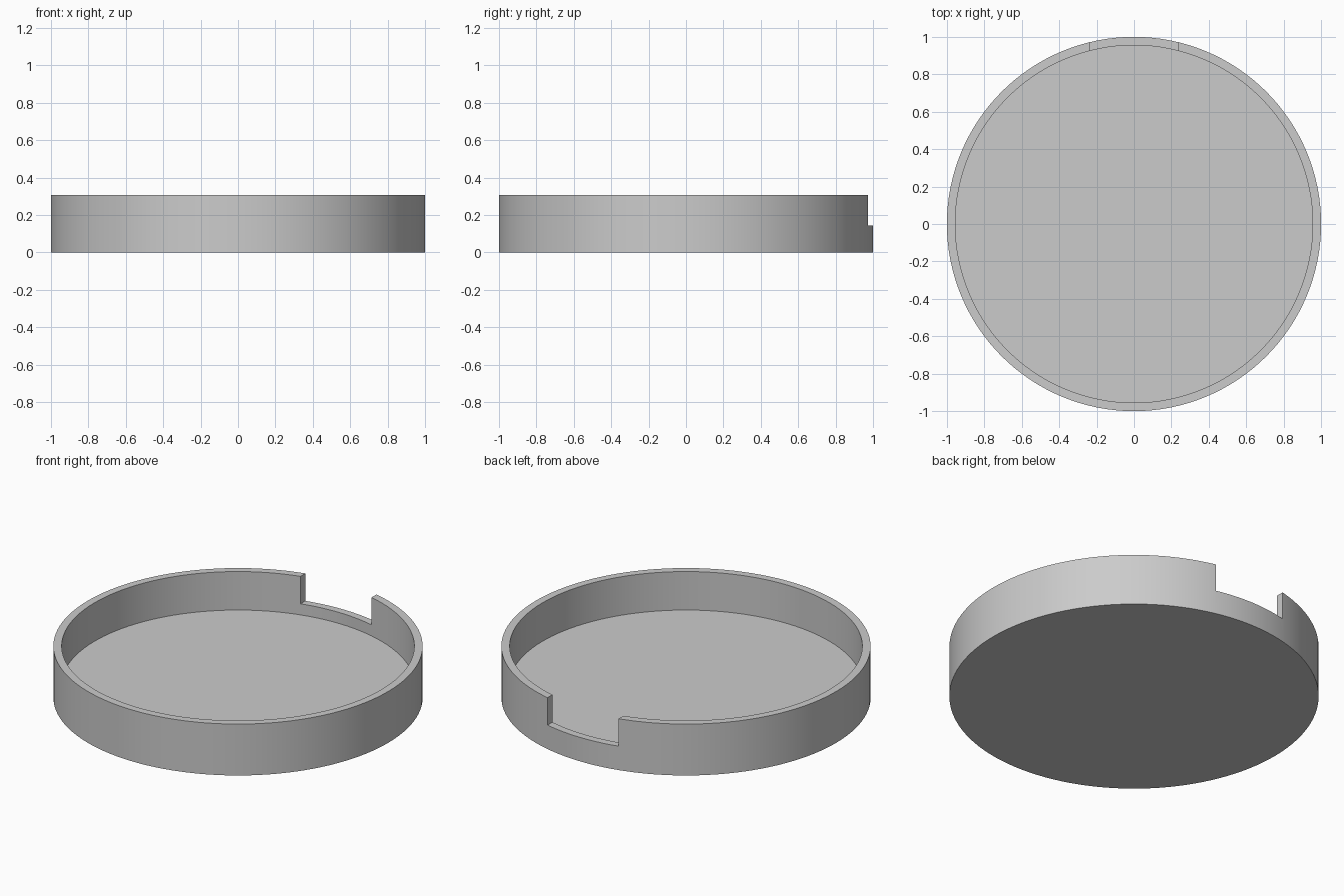
import bpy
import math

cube = bpy.data.objects.get("Cube")
if cube:
    bpy.data.objects.remove(cube, do_unlink=True)

HEIGHT, FLOOR, INNER = 0.307, 0.077, 0.955
NOTCH_HALF, NOTCH_Z = 0.235, 0.143

grey = bpy.data.materials.new("plain grey")
grey.use_nodes = True
colour = (0.6, 0.6, 0.6, 1)
grey.diffuse_color = colour
grey.node_tree.nodes["Principled BSDF"].inputs["Base Color"].default_value = colour


def cylinder(name, radius, z0, z1):
    bpy.ops.mesh.primitive_cylinder_add(
        vertices=128, radius=radius, depth=z1 - z0, location=(0, 0, (z0 + z1) / 2))
    obj = bpy.context.object
    obj.name = name
    obj.data.materials.append(grey)
    return obj


def cut(target, cutter):
    mod = target.modifiers.new(cutter.name, 'BOOLEAN')
    mod.operation = 'DIFFERENCE'
    mod.solver = 'EXACT'
    mod.object = cutter
    bpy.context.view_layer.objects.active = target
    bpy.ops.object.modifier_apply(modifier=mod.name)
    bpy.data.objects.remove(cutter, do_unlink=True)


# Round tray, hollowed down to its floor
tray = cylinder("round_tray", 1, 0, HEIGHT)
cut(tray, cylinder("hollow_cutter", INNER, FLOOR, HEIGHT + 0.2))

# Straight-sided notch in the back of the rim
top = HEIGHT + 0.2
bpy.ops.mesh.primitive_cube_add(size=1, location=(0, 0.95, (NOTCH_Z + top) / 2))
notch = bpy.context.object
notch.name = "notch_cutter"
notch.scale = (2 * NOTCH_HALF, 0.4, top - NOTCH_Z)
notch.data.materials.append(grey)
cut(tray, notch)

# Smooth walls with crisp rims
bpy.ops.object.select_all(action='DESELECT')
tray.select_set(True)
bpy.context.view_layer.objects.active = tray
bpy.ops.object.shade_smooth_by_angle(angle=math.radians(30))
